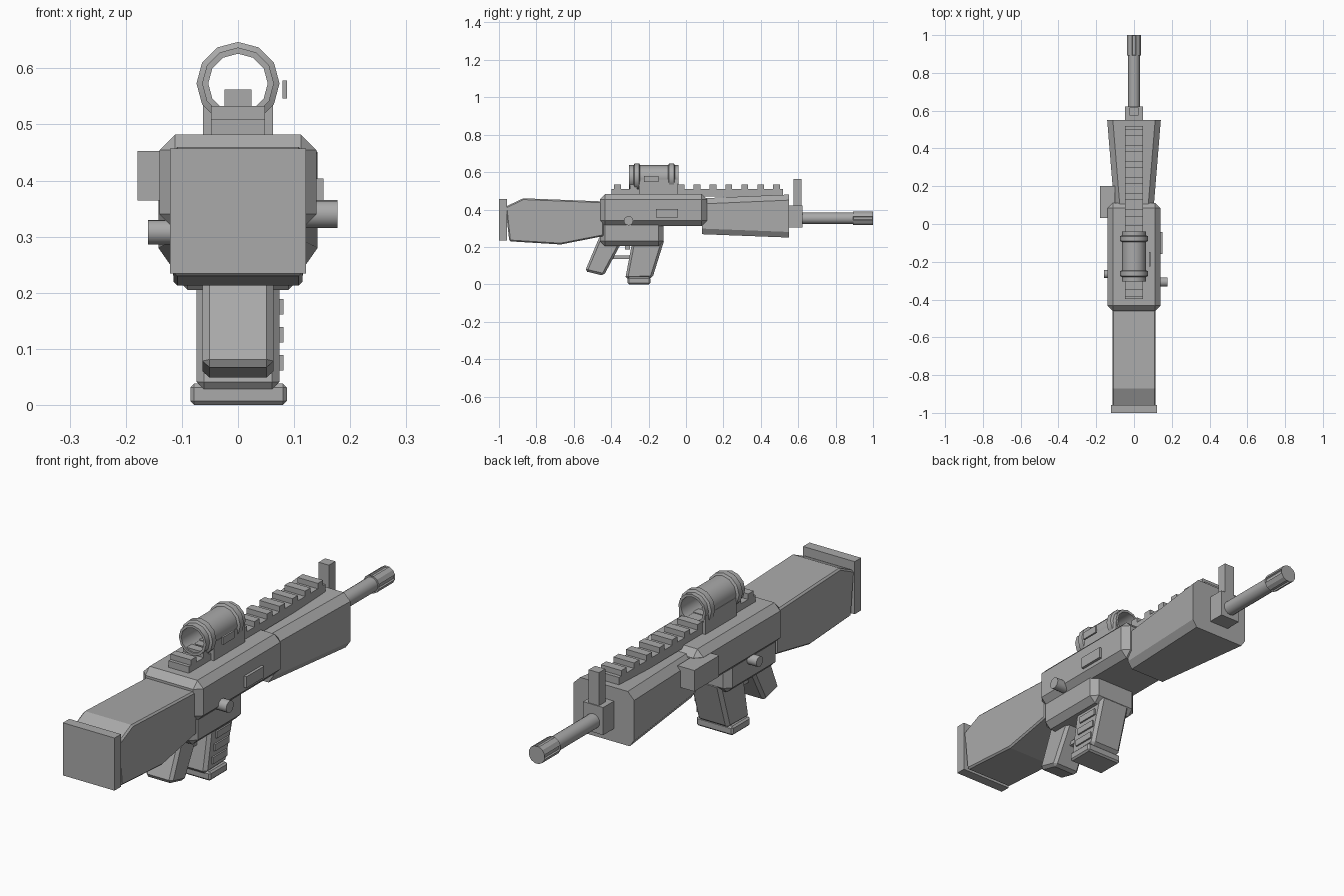
import bpy, bmesh, math
from mathutils import Matrix, Vector

if "Cube" in bpy.data.objects:
    bpy.data.objects.remove(bpy.data.objects["Cube"])

grey = bpy.data.materials.new("plain grey")
grey.diffuse_color = (0.4, 0.4, 0.4, 1)
grey.use_nodes = True
grey.node_tree.nodes["Principled BSDF"].inputs["Base Color"].default_value = grey.diffuse_color


def finish(name, bm, bevel=0.0, smooth=False):
    """Turn a bmesh into a named object, optionally bevelled or smooth."""
    bmesh.ops.recalc_face_normals(bm, faces=bm.faces[:])
    if bevel:
        sharp = [e for e in bm.edges if e.calc_face_angle(0) > 0.7]
        bmesh.ops.bevel(bm, geom=sharp, offset=bevel, segments=1,
                        affect='EDGES', clamp_overlap=True)
    me = bpy.data.meshes.new(name)
    bm.to_mesh(me)
    bm.free()
    me.materials.append(grey)
    ob = bpy.data.objects.new(name, me)
    bpy.context.collection.objects.link(ob)
    if smooth:
        bpy.ops.object.select_all(action='DESELECT')
        ob.select_set(True)
        bpy.context.view_layer.objects.active = ob
        bpy.ops.object.shade_smooth_by_angle(angle=math.radians(35))
    return ob


def box(name, x, y, z, bevel=0.0):
    """Box from (min, max) ranges."""
    bm = bmesh.new()
    bmesh.ops.create_cube(bm, size=1)
    for v in bm.verts:
        v.co = Vector([r[0] if c < 0 else r[1] for c, r in zip(v.co, (x, y, z))])
    return finish(name, bm, bevel)


def loft(name, rings, bevel=0.0, smooth=False, closed=False):
    """Skin equal-length rings of points; cap the ends or close the loop."""
    bm = bmesh.new()
    loops = [[bm.verts.new(p) for p in ring] for ring in rings]
    n = len(loops[0])
    pairs = list(zip(loops, loops[1:]))
    if closed:
        pairs.append((loops[-1], loops[0]))
    else:
        bm.faces.new(loops[0])
        bm.faces.new(loops[-1])
    for a, b in pairs:
        for i in range(n):
            j = (i + 1) % n
            bm.faces.new((a[i], a[j], b[j], b[i]))
    return finish(name, bm, bevel, smooth)


def side_profile(name, half_width, pts, bevel=0.0):
    """Extrude a (y, z) outline across x."""
    return loft(name, [[(s * half_width, y, z) for y, z in pts] for s in (-1, 1)], bevel)


def lathe(name, profile, z, sides, closed=False):
    """Spin (radius, y) points around a lengthwise axis at height z."""
    rings = [[(r * math.sin(2 * math.pi * i / sides), y,
               z + r * math.cos(2 * math.pi * i / sides)) for i in range(sides)]
             for r, y in profile]
    return loft(name, rings, smooth=True, closed=closed)


def knob(name, x0, x1, y, z, r):
    """Short cylinder pointing sideways."""
    bm = bmesh.new()
    m = Matrix.Translation(((x0 + x1) / 2, y, z)) @ Matrix.Rotation(math.pi / 2, 4, 'Y')
    bmesh.ops.create_cone(bm, cap_ends=True, segments=16, radius1=r, radius2=r,
                          depth=abs(x1 - x0), matrix=m)
    return finish(name, bm, smooth=True)


# Stock and butt plate
side_profile("stock", 0.115, [(-0.965, 0.415), (-0.87, 0.46), (-0.44, 0.443),
                              (-0.44, 0.258), (-0.67, 0.213), (-0.945, 0.23)], 0.007)
box("butt_plate", (-0.121, 0.121), (-1.0, -0.957), (0.234, 0.457))

# Receiver
box("upper_receiver", (-0.14, 0.14), (-0.46, 0.112), (0.312, 0.482), 0.028)
box("lower_receiver", (-0.116, 0.116), (-0.46, -0.12), (0.205, 0.345), 0.026)


# Handguard, widening towards the muzzle
def guard_ring(y, w, bottom, top, c):
    half = [(w - c, top), (w, top - c), (w, bottom + c), (w - c * 0.7, bottom)]
    return [(x, y, z) for x, z in half] + [(-x, y, z) for x, z in reversed(half)]


loft("handguard", [guard_ring(0.085, 0.104, 0.268, 0.46, 0.03),
                   guard_ring(0.55, 0.142, 0.25, 0.48, 0.03)])

# Pistol grip, trigger and guard bar
side_profile("pistol_grip", 0.063, [(-0.46, 0.26), (-0.54, 0.07),
                                    (-0.44, 0.046), (-0.325, 0.26)], 0.012)
box("trigger_guard", (-0.02, 0.02), (-0.40, -0.29), (0.135, 0.153))
box("trigger", (-0.012, 0.012), (-0.325, -0.30), (0.185, 0.22))

# Magazine with ribs on the right side
side_profile("magazine", 0.074, [(-0.285, 0.24), (-0.325, 0.028),
                                 (-0.18, 0.032), (-0.115, 0.24)], 0.013)
box("magazine_base", (-0.085, 0.087), (-0.312, -0.19), (0.0, 0.038), 0.007)
for i in range(3):
    zc = 0.075 + 0.05 * i
    yc = -0.243 + 0.25 * (zc - 0.04)
    box(f"magazine_rib_{i + 1}", (0.065, 0.081), (yc - 0.048, yc + 0.048),
        (zc - 0.014, zc + 0.014))

# Top rail with teeth
box("rail_base", (-0.048, 0.048), (-0.398, 0.518), (0.47, 0.51))
for i in range(11):
    y = -0.366 + 0.085 * i
    box(f"rail_tooth_{i + 1}", (-0.048, 0.048), (y - 0.018, y + 0.018), (0.505, 0.533))

# Hollow optic, its mount and side plate
lathe("optic_tube", [(0.053, -0.305), (0.064, -0.305), (0.064, -0.28), (0.074, -0.275),
                     (0.074, -0.25), (0.064, -0.245), (0.064, -0.095), (0.074, -0.09),
                     (0.074, -0.065), (0.064, -0.06), (0.064, -0.04), (0.053, -0.04)],
      0.573, 12, closed=True)
box("optic_mount", (-0.062, 0.062), (-0.25, -0.042), (0.478, 0.53))
for s in (-1, 1):
    box("optic_mount_cheek", sorted((s * 0.052, s * 0.062)), (-0.25, -0.042), (0.525, 0.56))
box("optic_side_plate", (0.079, 0.087), (-0.225, -0.147), (0.546, 0.578))

# Side details
box("left_side_block", (-0.179, -0.10), (0.033, 0.2), (0.364, 0.453))
box("ejection_port", (0.13, 0.152), (-0.16, -0.042), (0.356, 0.404))
knob("right_knob", 0.12, 0.177, -0.307, 0.34, 0.025)
knob("left_knob", -0.16, -0.10, -0.265, 0.308, 0.022)

# Front sight
box("front_sight_block", (-0.047, 0.047), (0.54, 0.622), (0.305, 0.422))
box("front_sight_post", (-0.024, 0.024), (0.575, 0.618), (0.41, 0.562))

# Barrel and slotted muzzle
lathe("barrel", [(0.031, 0.54), (0.031, 0.91)], 0.353, 16)
bm = bmesh.new()
bmesh.ops.create_cone(bm, cap_ends=True, segments=12, radius1=0.038, radius2=0.038,
                      depth=0.108, matrix=Matrix.Translation((0, 0.946, 0.353))
                      @ Matrix.Rotation(math.pi / 2, 4, 'X')
                      @ Matrix.Rotation(math.pi / 12, 4, 'Z'))
slots = [f for f in bm.faces if len(f.verts) == 4][::3]
bmesh.ops.inset_individual(bm, faces=slots, thickness=0.004, depth=-0.006)
finish("muzzle", bm)
